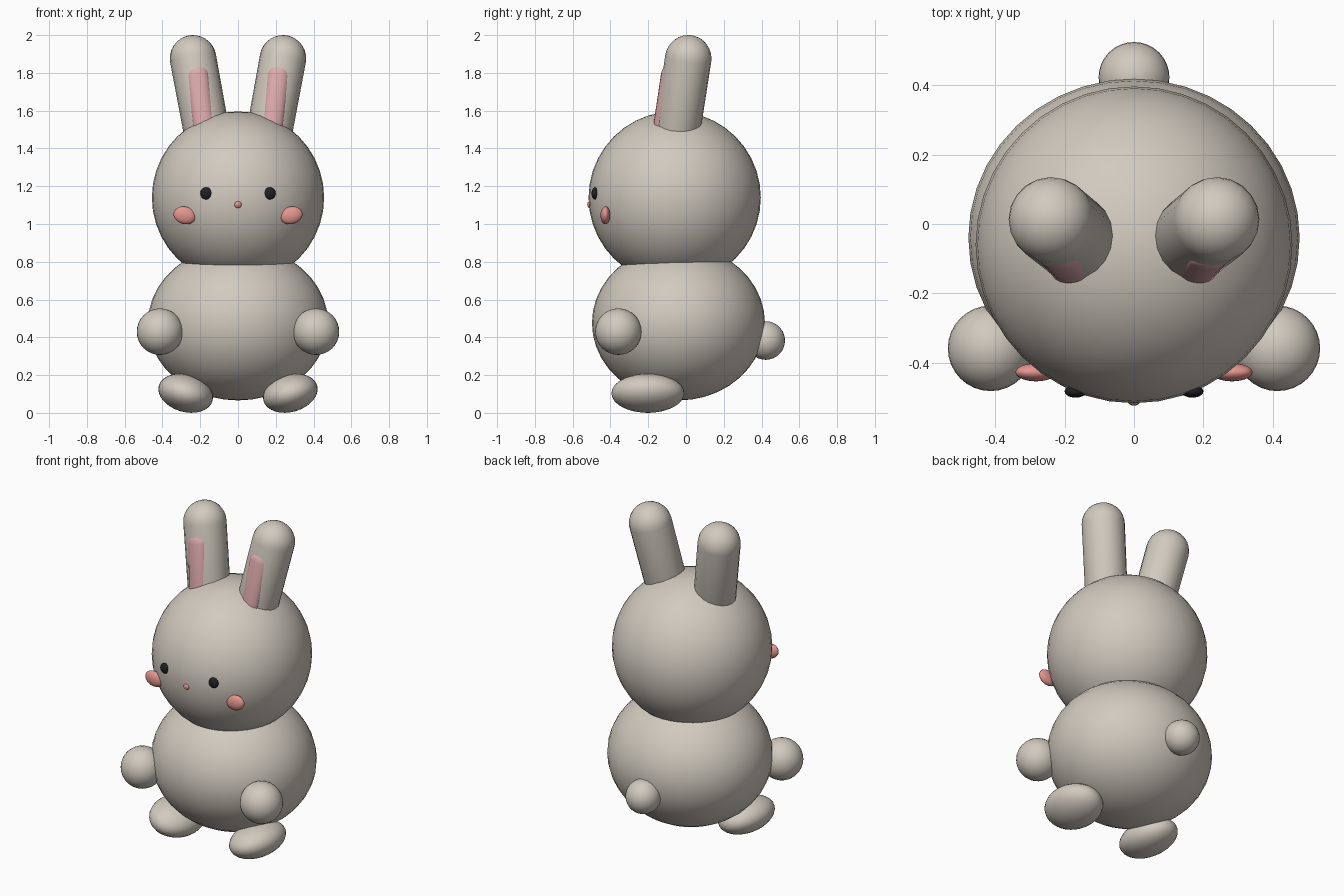
import bpy, bmesh, math
from mathutils import Matrix, Vector

old = bpy.data.objects.get("Cube")
if old:
    bpy.data.objects.remove(old, do_unlink=True)


def material(name, rgb):
    m = bpy.data.materials.new(name)
    m.use_nodes = True
    color = (*rgb, 1.0)
    m.diffuse_color = color
    bsdf = m.node_tree.nodes["Principled BSDF"]
    bsdf.inputs["Base Color"].default_value = color
    bsdf.inputs["Roughness"].default_value = 0.8
    return m


FUR = material("warm grey fur", (0.64, 0.59, 0.52))
BLUSH = material("blush pink", (0.78, 0.30, 0.27))
INNER = material("inner ear pink", (0.74, 0.41, 0.42))
BLACK = material("black", (0.015, 0.015, 0.018))


def finish(name, bm, mat):
    """Turn a bmesh into a smooth shaded object."""
    for f in bm.faces:
        f.smooth = True
    mesh = bpy.data.meshes.new(name)
    bm.to_mesh(mesh)
    bm.free()
    mesh.materials.append(mat)
    obj = bpy.data.objects.new(name, mesh)
    bpy.context.collection.objects.link(obj)
    return obj


def ellipsoid(name, center, radii, mat, roll=0.0, segments=32):
    """Sphere scaled to radii, rolled about the y axis."""
    bm = bmesh.new()
    bmesh.ops.create_uvsphere(bm, u_segments=segments, v_segments=segments // 2, radius=1)
    bm.transform(Matrix.Translation(center)
                 @ Matrix.Rotation(math.radians(roll), 4, "Y")
                 @ Matrix.Diagonal((*radii, 1)))
    return finish(name, bm, mat)


def capsule(name, start, end, rx, ry, mat, segments=20):
    """Rounded rod from start to end with an elliptical section."""
    start, end = Vector(start), Vector(end)
    axis = end - start
    bm = bmesh.new()
    bmesh.ops.create_uvsphere(bm, u_segments=segments, v_segments=16, radius=rx)
    for v in bm.verts:
        v.co.y *= ry / rx
        if v.co.z > -1e-4:
            v.co.z += axis.length
    turn = Vector((0, 0, 1)).rotation_difference(axis).to_matrix().to_4x4()
    bm.transform(Matrix.Translation(start) @ turn)
    return finish(name, bm, mat)


# Body, head, tail and nose
ellipsoid("body", (0, -0.04, 0.476), (0.477, 0.458, 0.41), FUR, segments=40)
ellipsoid("head", (0, -0.06, 1.14), (0.456, 0.456, 0.456), FUR, segments=40)
ellipsoid("tail", (0, 0.422, 0.383), (0.102, 0.102, 0.102), FUR)
ellipsoid("nose", (0, -0.506, 1.103), (0.02, 0.017, 0.02), BLUSH, segments=16)

# Paired parts
for side, s in (("left", 1), ("right", -1)):
    ellipsoid(side + "_arm", (s * 0.413, -0.358, 0.43), (0.123, 0.123, 0.123), FUR)
    ellipsoid(side + "_foot", (s * 0.277, -0.202, 0.104), (0.148, 0.193, 0.099), FUR, roll=-s * 16)
    ellipsoid(side + "_eye", (s * 0.168, -0.482, 1.162), (0.032, 0.018, 0.032), BLACK, segments=20)
    ellipsoid(side + "_cheek", (s * 0.282, -0.427, 1.046), (0.06, 0.026, 0.046), BLUSH, roll=-s * 14)
    capsule(side + "_ear", (s * 0.15, -0.06, 1.4), (s * 0.238, 0.012, 1.877), 0.123, 0.123, FUR)
    capsule(side + "_inner_ear", (s * 0.172, -0.148, 1.45), (s * 0.214, -0.097, 1.787),
            0.058, 0.036, INNER)
